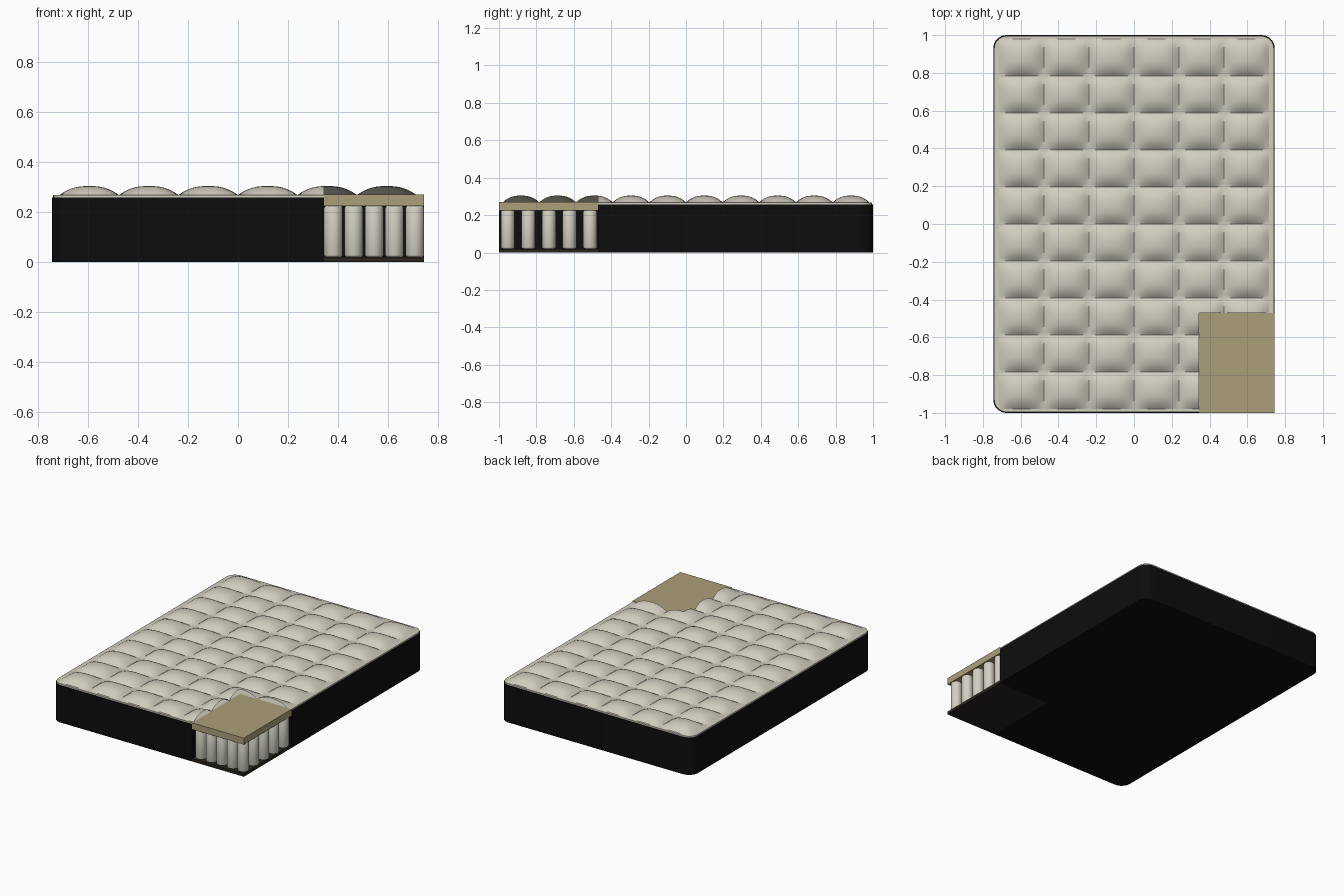
import bpy, bmesh
from math import cos, sin, pi
from mathutils import Vector

cube = bpy.data.objects.get("Cube")
if cube:
    bpy.data.objects.remove(cube, do_unlink=True)

HX, HY = 0.745, 1.0          # half width and half length
CUT_X, CUT_Y = 0.345, -0.47  # inner corner of the cutaway


def material(name, rgb):
    m = bpy.data.materials.new(name)
    m.use_nodes = True
    m.diffuse_color = (*rgb, 1)
    bsdf = m.node_tree.nodes["Principled BSDF"]
    bsdf.inputs["Base Color"].default_value = (*rgb, 1)
    bsdf.inputs["Roughness"].default_value = 0.8
    return m


cream = material("cream quilt", (0.64, 0.61, 0.52))
black = material("black fabric", (0.004, 0.004, 0.004))
tan = material("tan foam", (0.41, 0.345, 0.195))
brown = material("dark brown base", (0.022, 0.017, 0.013))
pale = material("pale spring pocket", (0.66, 0.63, 0.55))


def finish(bm, name, mat, smooth=None):
    me = bpy.data.meshes.new(name)
    bm.to_mesh(me)
    bm.free()
    ob = bpy.data.objects.new(name, me)
    bpy.context.collection.objects.link(ob)
    me.materials.append(mat)
    if smooth:
        bpy.ops.object.select_all(action='DESELECT')
        ob.select_set(True)
        bpy.context.view_layer.objects.active = ob
        bpy.ops.object.shade_smooth_by_angle(angle=smooth)
    return ob


def notched_slab(name, mat, inset, z0, z1):
    """Round-cornered slab with the front left corner cut away."""
    hx, hy, r = HX - inset, HY - inset, 0.07 - inset
    pts = [(CUT_X, -hy), (CUT_X, CUT_Y), (hx, CUT_Y)]
    for sx, sy, start in ((1, 1, 0), (-1, 1, pi / 2), (-1, -1, pi)):
        for i in range(9):
            a = start + i * pi / 16
            pts.append((sx * (hx - r) + r * cos(a), sy * (hy - r) + r * sin(a)))
    bm = bmesh.new()
    face = bm.faces.new([bm.verts.new((x, y, z0)) for x, y in pts])
    top = bmesh.ops.extrude_face_region(bm, geom=[face], use_keep_orig=True)["geom"]
    for v in top:
        if isinstance(v, bmesh.types.BMVert):
            v.co.z = z1
    bmesh.ops.recalc_face_normals(bm, faces=bm.faces)
    return finish(bm, name, mat, 0.6)


def box(name, mat, lo, hi):
    bm = bmesh.new()
    bmesh.ops.create_cube(bm, size=1)
    lo, hi = Vector(lo), Vector(hi)
    for v in bm.verts:
        v.co = (lo + hi) / 2 + v.co * (hi - lo)
    return finish(bm, name, mat)


# Side cover and the pale border under the quilting
notched_slab("mattress_body", black, 0, 0, 0.258)
notched_slab("top_border", cream, 0.005, 0.258, 0.268)

# Quilted top: an open sheet of pillows, six across and ten along
QX, QY, NX, NY, SUB = 0.715, 0.98, 6, 10, 12


def bulge(t, count):
    u = 2 * ((t * count) % 1) - 1
    return 1 - abs(u) ** 2.5


bm = bmesh.new()
cols, rows = NX * SUB, NY * SUB
grid = []
for j in range(rows + 1):
    row = []
    for i in range(cols + 1):
        s, t = i / cols, j / rows
        on_seam = i % SUB == 0 or j % SUB == 0
        h = 0 if on_seam else bulge(s, NX) * bulge(t, NY)
        row.append(bm.verts.new(((2 * s - 1) * QX, (2 * t - 1) * QY, 0.2685 + 0.036 * h)))
    grid.append(row)
for j in range(rows):
    for i in range(cols):
        bm.faces.new((grid[j][i], grid[j][i + 1], grid[j + 1][i + 1], grid[j + 1][i]))
for co, no in (((CUT_X, 0, 0), (1, 0, 0)), ((0, CUT_Y, 0), (0, 1, 0))):
    bmesh.ops.bisect_plane(bm, geom=bm.verts[:] + bm.edges[:] + bm.faces[:],
                           plane_co=co, plane_no=no)
gone = []
for f in bm.faces:
    c = f.calc_center_median()
    if c.x > CUT_X and c.y < CUT_Y:
        gone.append(f)
bmesh.ops.delete(bm, geom=gone, context='FACES')
finish(bm, "quilted_top", cream, 0.7)

# Cutaway corner: base sheet, foam layer and pocket springs
box("cutaway_base", brown, (CUT_X, -HY, 0), (HX, CUT_Y, 0.02))
box("cutaway_foam", tan, (CUT_X, -HY, 0.225), (HX, CUT_Y, 0.271))

for i in range(5):
    for j in range(5):
        bm = bmesh.new()
        bmesh.ops.create_cone(bm, cap_ends=True, segments=24, radius1=0.037,
                              radius2=0.037, depth=0.205)
        rims = [e for e in bm.edges if abs(e.verts[0].co.z - e.verts[1].co.z) < 0.01]
        bmesh.ops.bevel(bm, geom=rims, offset=0.008, segments=2, profile=0.5,
                        affect='EDGES')
        spring = finish(bm, f"pocket_spring_{i}_{j}", pale, 0.9)
        spring.location = (0.382 + 0.0815 * i, -0.953 + 0.11 * j, 0.1225)
